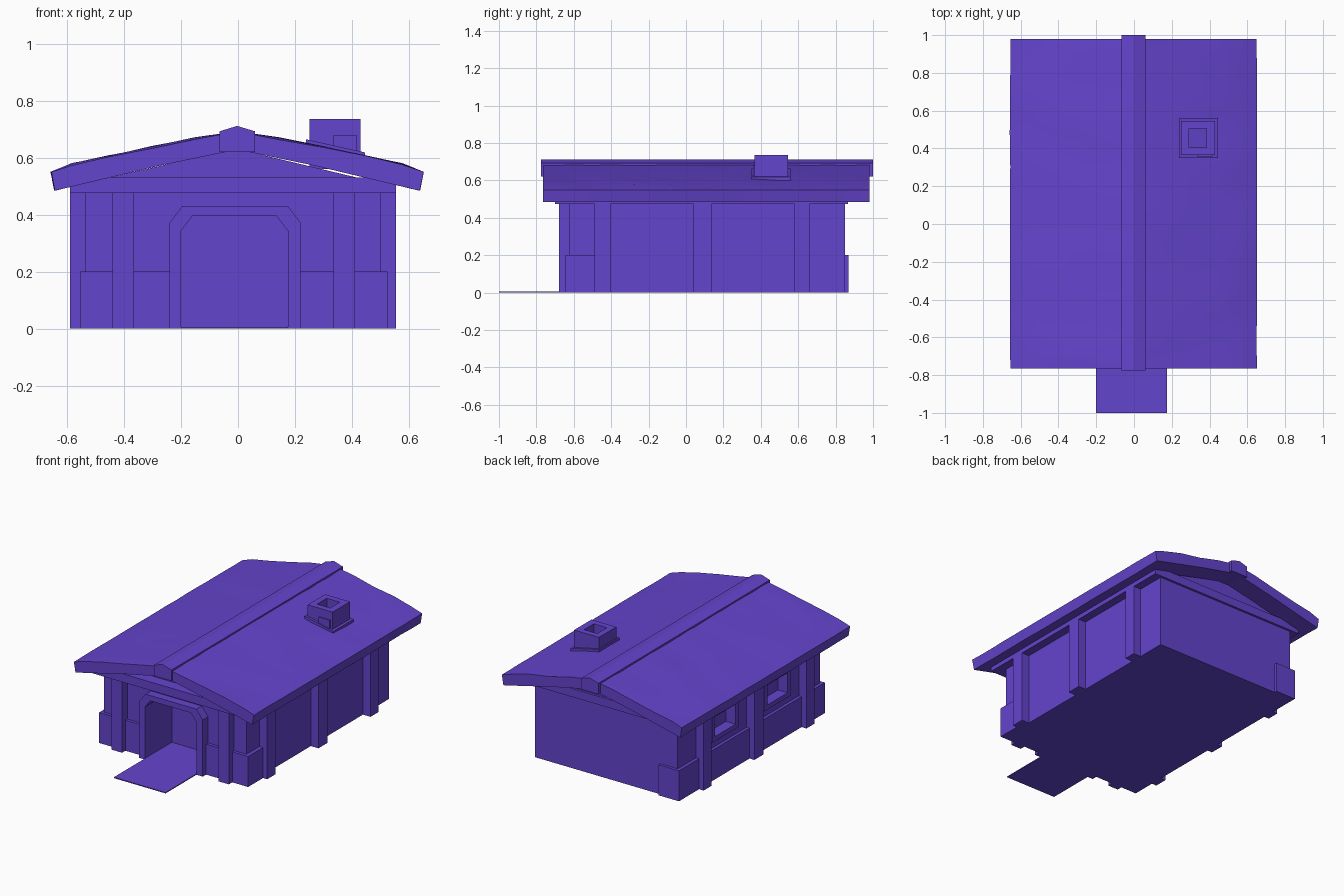
import bpy, bmesh, math, random

if "Cube" in bpy.data.objects:
    bpy.data.objects.remove(bpy.data.objects["Cube"])
random.seed(4)

mat = bpy.data.materials.new("violet")
mat.diffuse_color = (0.127, 0.058, 0.61, 1)
mat.use_nodes = True
mat.node_tree.nodes["Principled BSDF"].inputs["Base Color"].default_value = mat.diffuse_color


def finish(name, bm):
    bmesh.ops.recalc_face_normals(bm, faces=bm.faces)
    me = bpy.data.meshes.new(name)
    bm.to_mesh(me)
    bm.free()
    ob = bpy.data.objects.new(name, me)
    bpy.context.collection.objects.link(ob)
    me.materials.append(mat)
    return ob


def box(name, x0, x1, y0, y1, z0, z1):
    bm = bmesh.new()
    bmesh.ops.create_cube(bm, size=1)
    for v in bm.verts:
        v.co = ((x0, x1)[v.co.x > 0], (y0, y1)[v.co.y > 0], (z0, z1)[v.co.z > 0])
    return finish(name, bm)


def extrude_profile(name, pts, y0, y1):
    bm = bmesh.new()
    a = [bm.verts.new((x, y0, z)) for x, z in pts]
    b = [bm.verts.new((x, y1, z)) for x, z in pts]
    n = len(pts)
    bm.faces.new(a)
    bm.faces.new(b[::-1])
    for i in range(n):
        bm.faces.new((a[i], a[(i + 1) % n], b[(i + 1) % n], b[i]))
    return finish(name, bm)


def cut(target, cutter):
    mod = target.modifiers.new("cut", 'BOOLEAN')
    mod.object = cutter
    mod.operation = 'DIFFERENCE'
    mod.solver = 'EXACT'
    bpy.context.view_layer.objects.active = target
    bpy.ops.object.modifier_apply(modifier=mod.name)
    bpy.data.objects.remove(cutter)


def arch(x0, x1, top, c, bottom=0.0):
    return [(x0, bottom), (x0, top - c * 1.3), (x0 + c, top),
            (x1 - c, top), (x1, top - c * 1.3), (x1, bottom)]


# House body with gables, doorway recess and left-hand windows
L, R, F, B = -0.535, 0.50, -0.625, 0.85
body = extrude_profile("house_walls", [(L, 0), (R, 0), (R, 0.51), (-0.01, 0.632), (L, 0.51)], F, B)
door_in = arch(-0.20, 0.175, 0.395, 0.04, 0.006)
cut(body, extrude_profile("cutter", door_in, -0.9, -0.40))
windows = [(0.25, 0.52), (-0.29, -0.02)]
for y0, y1 in windows:
    cut(body, box("cutter", L - 0.1, L + 0.05, y0 + 0.03, y1 - 0.03, 0.28, 0.41))

# Window frames
for y0, y1 in windows:
    frame = box("window_frame", L - 0.02, L + 0.01, y0, y1, 0.25, 0.44)
    cut(frame, box("cutter", L - 0.1, L + 0.1, y0 + 0.03, y1 - 0.03, 0.28, 0.41))

# Door frame and walkway
frame = extrude_profile("door_frame", arch(-0.24, 0.22, 0.43, 0.045), -0.68, F + 0.02)
cut(frame, extrude_profile("cutter", arch(-0.20, 0.175, 0.395, 0.04, -0.1), -0.9, -0.4))
box("walkway", -0.20, 0.175, -1.0, -0.40, 0, 0.006)

# Timber posts
for y0, y1 in [(-0.49, -0.405), (0.04, 0.135), (0.58, 0.66)]:
    box("left_post", -0.59, L + 0.01, y0, y1, 0, 0.48)
    box("right_post", R - 0.01, 0.555, y0, y1, 0, 0.48)
for x0, x1 in [(-0.44, -0.365), (0.335, 0.41)]:
    box("front_post", x0, x1, -0.68, F + 0.01, 0, 0.48)

# Ring beam under the roof
box("front_beam", -0.59, 0.555, -0.70, F + 0.01, 0.475, 0.53)
box("back_beam", -0.55, 0.52, B - 0.01, 0.865, 0.475, 0.53)
box("left_beam", -0.59, L + 0.01, -0.70, 0.865, 0.475, 0.515)
box("right_beam", R - 0.01, 0.555, -0.70, 0.865, 0.475, 0.515)

# Low stonework: corners, front and left side
box("front_left_stone", -0.555, -0.24, -0.645, F + 0.01, 0, 0.20)
box("front_right_stone", 0.22, 0.525, -0.645, F + 0.01, 0, 0.20)
box("right_corner_stone", R - 0.01, 0.525, -0.645, -0.49, 0, 0.20)
box("left_plinth", -0.555, L + 0.01, -0.645, 0.66, 0, 0.20)
box("back_corner_stone", -0.557, -0.41, 0.66, 0.868, 0, 0.20)

# Wavy roof slopes: closed cross-section lofted along y
section = [(0.0, 0.692), (0.15, 0.667), (0.30, 0.637), (0.45, 0.605), (0.58, 0.577),
           (0.655, 0.550), (0.642, 0.484), (0.53, 0.51), (0.27, 0.572), (0.0, 0.628)]
steps, y0, y1 = 18, -0.765, 0.98
for side, name in [(-1, "roof_left"), (1, "roof_right")]:
    bm = bmesh.new()
    rings = []
    for i in range(steps + 1):
        y = y0 + (y1 - y0) * i / steps
        ring = []
        for j, (x, z) in enumerate(section):
            dz = random.uniform(-0.006, 0.004) if 0 < j < 5 else 0
            dx = random.uniform(-0.004, 0.0) if j in (5, 6) else 0
            ring.append(bm.verts.new((side * (x + dx) - 0.003, y, z + dz)))
        rings.append(ring)
    n = len(section)
    for a, b in zip(rings, rings[1:]):
        for j in range(n):
            bm.faces.new((a[j], a[(j + 1) % n], b[(j + 1) % n], b[j]))
    bm.faces.new(rings[0])
    bm.faces.new(rings[-1])
    roof = finish(name, bm)
    roof.data.shade_smooth()
    bpy.ops.object.select_all(action='DESELECT')
    roof.select_set(True)
    bpy.context.view_layer.objects.active = roof
    bpy.ops.object.shade_smooth_by_angle(angle=math.radians(30))

# Ridge beam
extrude_profile("ridge_beam", [(-0.065, 0.62), (0.06, 0.62), (0.06, 0.692), (-0.003, 0.711), (-0.065, 0.692)],
                -0.775, 1.0)

# Chimney with flue, sloping base collar and a proud stone
chimney = box("chimney", 0.25, 0.43, 0.365, 0.545, 0.56, 0.735)
cut(chimney, box("cutter", 0.29, 0.385, 0.405, 0.505, 0.63, 0.9))
extrude_profile("chimney_collar", [(0.238, 0.60), (0.445, 0.56), (0.445, 0.618), (0.238, 0.664)], 0.35, 0.56)
box("chimney_stone", 0.335, 0.415, 0.357, 0.38, 0.61, 0.68)
